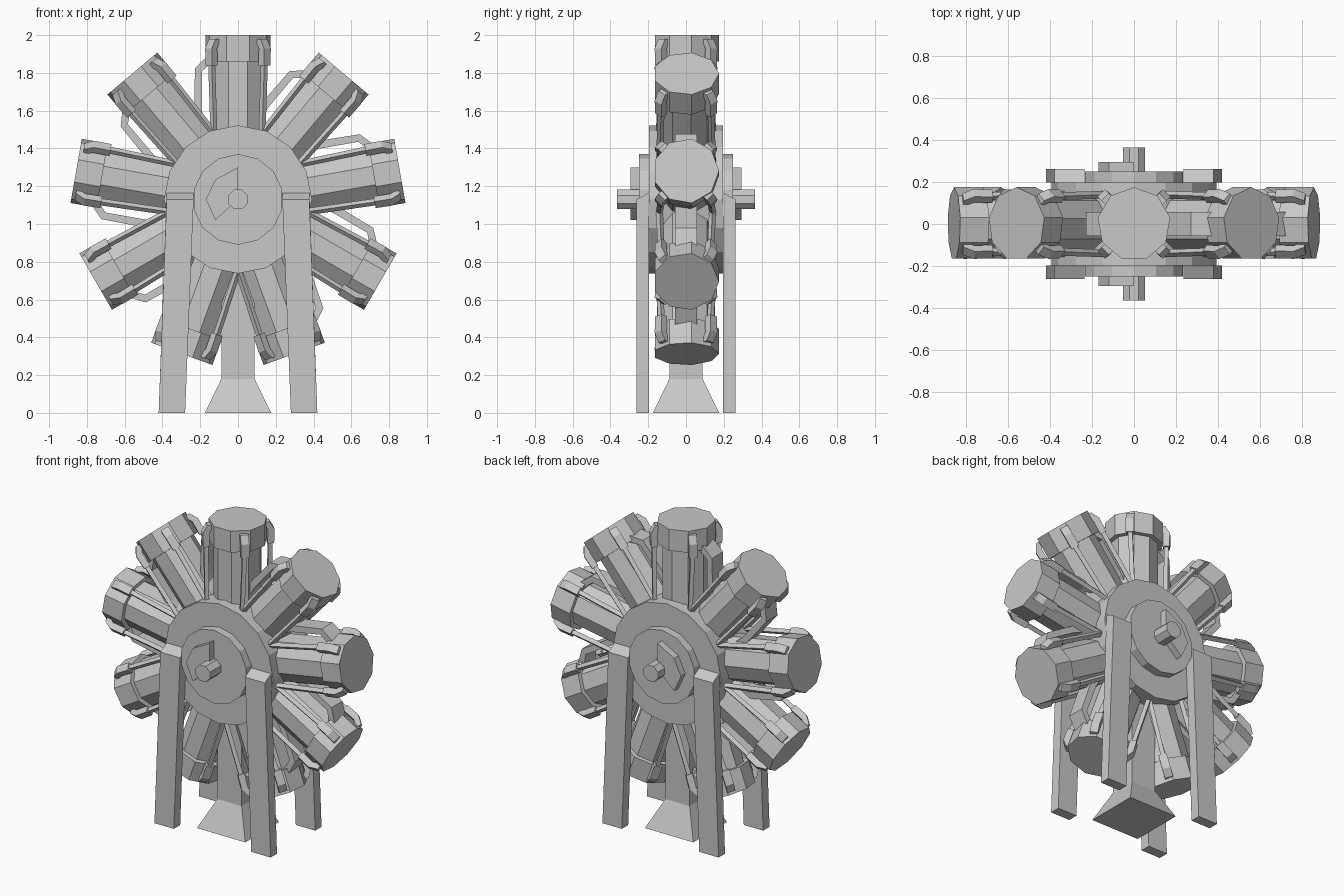
import bpy, bmesh, math
from mathutils import Matrix, Vector

if "Cube" in bpy.data.objects:
    bpy.data.objects.remove(bpy.data.objects["Cube"])

CZ = 1.13          # height of crankshaft axis
metal = bpy.data.materials.new("engine grey")
metal.diffuse_color = (0.58, 0.58, 0.58, 1)
metal.use_nodes = True
metal.node_tree.nodes["Principled BSDF"].inputs["Base Color"].default_value = metal.diffuse_color


def make_mesh(name, bm):
    bmesh.ops.recalc_face_normals(bm, faces=bm.faces)
    me = bpy.data.meshes.new(name)
    bm.to_mesh(me)
    bm.free()
    me.materials.append(metal)
    return me


def add(name, me, matrix=Matrix()):
    ob = bpy.data.objects.new(name, me)
    ob.matrix_world = matrix
    bpy.context.collection.objects.link(ob)
    return ob


def loft(bm, rings):
    """Closed solid through a list of equal-sized point rings."""
    vs = [[bm.verts.new(p) for p in r] for r in rings]
    n = len(vs[0])
    for a, b in zip(vs, vs[1:]):
        for i in range(n):
            j = (i + 1) % n
            bm.faces.new((a[i], a[j], b[j], b[i]))
    bm.faces.new(vs[0][::-1])
    bm.faces.new(vs[-1])


def ngon(r, z, n, start=90):
    return [(r * math.cos(math.radians(start) + 2 * math.pi * i / n),
             r * math.sin(math.radians(start) + 2 * math.pi * i / n), z) for i in range(n)]


def plate(bm, pts, y0, y1):
    """Extrude an x-z outline along y."""
    loft(bm, [[(x, y0, z) for x, z in pts], [(x, y1, z) for x, z in pts]])


def bar(bm, p, q, w, d, angle=0):
    """Rectangular bar from p to q, turned about its length."""
    c, s = math.cos(angle), math.sin(angle)
    off = [(c * a * w / 2 - s * b * d / 2, s * a * w / 2 + c * b * d / 2)
           for a, b in ((-1, -1), (1, -1), (1, 1), (-1, 1))]
    loft(bm, [[(e[0] + x, e[1] + y, e[2]) for x, y in off] for e in (p, q)])


# Cylinder parts, built upright and repeated around the crankcase
bm = bmesh.new()
loft(bm, [ngon(0.145, 0.30, 9), ngon(0.145, 0.735, 9)])
barrel = make_mesh("cylinder_barrel", bm)

bm = bmesh.new()
loft(bm, [ngon(0.175, 0.73, 9), ngon(0.175, 0.87, 9)])
head = make_mesh("cylinder_head", bm)

bm = bmesh.new()
for sx in (-1, 1):
    for sy in (-1, 1):
        turn = sx * sy * math.pi / 4
        # rod and foot
        bar(bm, (sx * .128, sy * .14, .36), (sx * .14, sy * .132, .74), .026, .026, turn)
        # rocker cover with a sloped outer end folding onto the head
        bar(bm, (sx * .14, sy * .132, .71), (sx * .142, sy * .134, .80), .05, .04, -turn)
        bar(bm, (sx * .142, sy * .134, .80), (sx * .122, sy * .114, .85), .05, .04, -turn)
rods = make_mesh("pushrods", bm)

bm = bmesh.new()
plate(bm, [(-.12, .79), (-.165, .755), (-.228, .695), (-.232, .46), (-.20, .30),
           (-.16, .30), (-.19, .47), (-.19, .68), (-.15, .715), (-.12, .73)], -.057, .057)
intake = make_mesh("intake_pipe", bm)

for k in range(9):
    m = Matrix.Translation((0, 0, CZ)) @ Matrix.Rotation(math.radians(40 * k), 4, 'Y')
    for me in (barrel, head, rods, intake):
        add(f"{me.name}_{k + 1}", me, m)

# Crankcase, end covers and shaft along y
axis = Matrix.Translation((0, 0, CZ)) @ Matrix.Rotation(math.pi / 2, 4, 'X')
for name, r, h, n in (("crankcase", 0.392, 0.197, 16), ("end_cover", 0.24, 0.25, 14),
                      ("crankshaft", 0.056, 0.365, 8)):
    bm = bmesh.new()
    start = 90 + (22.5 if n == 8 else 0)
    loft(bm, [ngon(r, -h, n, start), ngon(r, h, n, start)])
    add(name, make_mesh(name, bm), axis)

# Crank weights at both ends
fan = [(0, CZ), (0, 1.30), (-.12, 1.235), (-.17, 1.13), (-.12, 1.02)]
for side, s in (("front", -1), ("back", 1)):
    bm = bmesh.new()
    plate(bm, fan, s * .24, s * .295)
    add(side + "_crank_weight", make_mesh("crank_weight", bm))

# Four leaning legs
for side, s in (("front", -1), ("back", 1)):
    for hand, t in (("left", -1), ("right", 1)):
        bm = bmesh.new()
        loft(bm, [[(t * a, s * .197, 0), (t * b, s * .197, 0), (t * b, s * .263, 0), (t * a, s * .263, 0)]
                  for a, b in ((.28, .42),)] +
                 [[(t * .235, s * .197, 1.165), (t * .378, s * .197, 1.165),
                   (t * .378, s * .263, 1.13), (t * .235, s * .263, 1.13)]])
        add(f"{side}_{hand}_leg", make_mesh("leg", bm))

# Centre post with flared foot
bm = bmesh.new()
loft(bm, [[(-w, -w, z), (w, -w, z), (w, w, z), (-w, w, z)]
          for w, z in ((.175, 0), (.088, .18), (.088, .80))])
add("centre_post", make_mesh("centre_post", bm))
